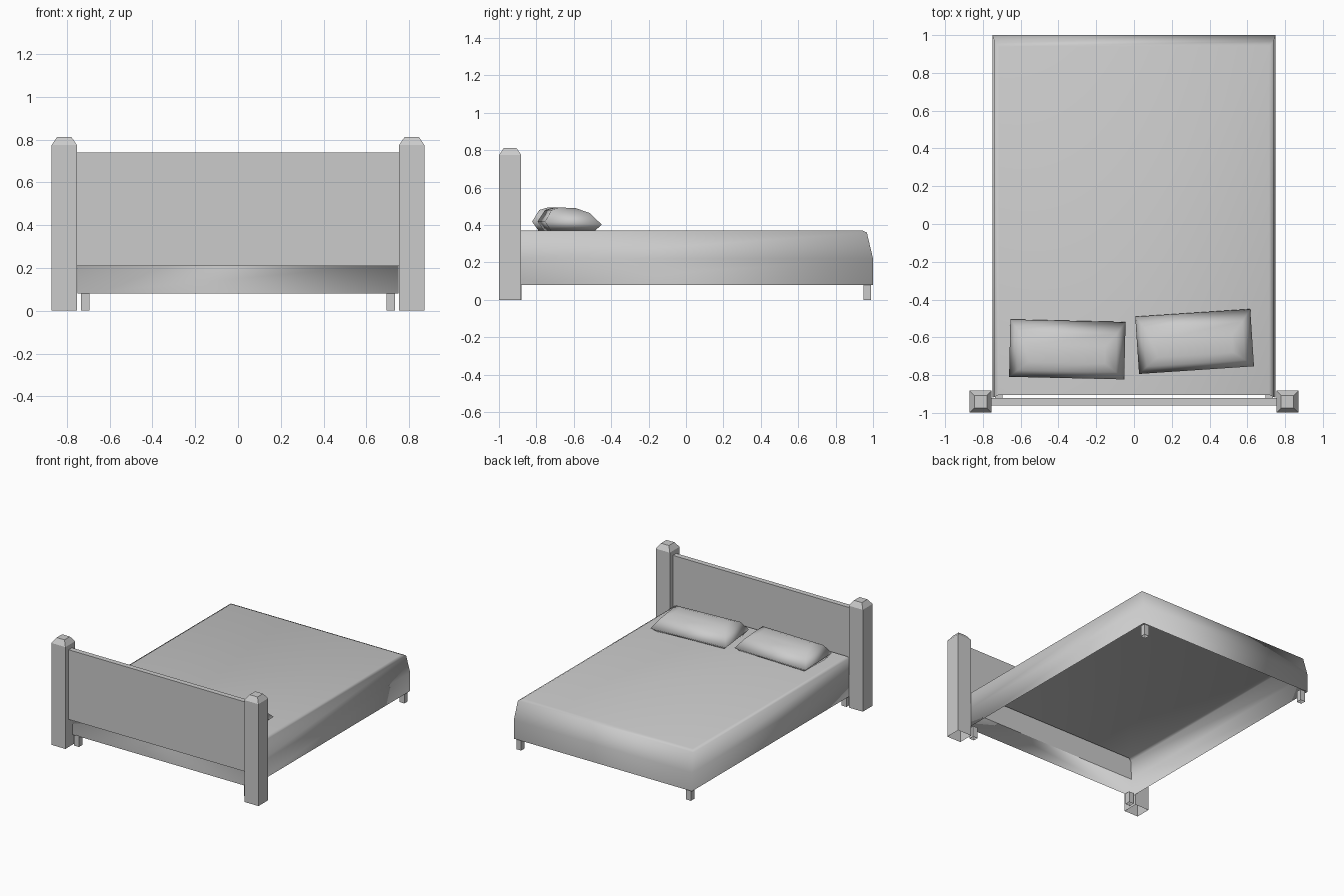
import bpy, bmesh, math
from mathutils import Matrix, Vector

if "Cube" in bpy.data.objects:
    bpy.data.objects.remove(bpy.data.objects["Cube"], do_unlink=True)

grey = bpy.data.materials.new("plain_grey")
grey.use_nodes = True
colour = (0.6, 0.6, 0.6, 1)
grey.diffuse_color = colour
grey.node_tree.nodes["Principled BSDF"].inputs["Base Color"].default_value = colour


def loft(name, rings, bottom=False, skip=(), smooth=False, matrix=Matrix()):
    """Stack of rectangles (x0, x1, y0, y1, z, tilt along y) joined into a skin.
    skip lists (level, side) walls left open; side 0 faces -y."""
    bm = bmesh.new()
    loops = []
    for x0, x1, y0, y1, z, tilt in rings:
        corners = ((x0, y0, z + tilt), (x1, y0, z + tilt), (x1, y1, z - tilt), (x0, y1, z - tilt))
        loops.append([bm.verts.new(c) for c in corners])
    for level, (low, high) in enumerate(zip(loops, loops[1:])):
        for i in range(4):
            if (level, i) not in skip:
                j = (i + 1) % 4
                bm.faces.new((low[i], low[j], high[j], high[i]))
    bm.faces.new(loops[-1])
    if bottom:
        bm.faces.new(loops[0][::-1])
    for f in bm.faces:
        f.smooth = smooth
    bm.transform(matrix)
    mesh = bpy.data.meshes.new(name)
    bm.to_mesh(mesh)
    bm.free()
    mesh.materials.append(grey)
    obj = bpy.data.objects.new(name, mesh)
    bpy.context.collection.objects.link(obj)
    return obj


# Draped mattress, open underneath and above the low wall at the head
loft("mattress", [
    (-0.75, 0.75, -0.92, 1.0, 0.08, 0),
    (-0.75, 0.75, -0.92, 1.0, 0.22, 0),
    (-0.738, 0.738, -0.915, 0.967, 0.36, 0),
    (-0.715, 0.715, -0.905, 0.94, 0.372, 0),
], skip=((1, 0), (2, 0)), smooth=True)

# Headboard panel
loft("headboard", [(-0.757, 0.757, -0.96, -0.92, z, 0) for z in (0.21, 0.74)], bottom=True)

# Posts with chamfered caps, and short feet at the four corners
for side, label in ((-1, "right"), (1, "left")):
    cx = side * 0.8125
    loft(label + "_post", [
        (cx - w, cx + w, -0.94 - w, -0.94 + w, z, 0)
        for w, z in ((0.059, 0), (0.059, 0.775), (0.033, 0.813))])
    cx = side * 0.715
    for cy, end in ((-0.9, "head"), (0.97, "foot")):
        loft(f"{label}_{end}_foot", [
            (cx - 0.02, cx + 0.02, cy - 0.02, cy + 0.02, z, 0) for z in (0, 0.085)])

# Pillows, slightly turned on the mattress
for label, cx, cy, turn in (("right", -0.353, -0.664, -1.3), ("left", 0.321, -0.622, 3.8)):
    place = Matrix.Translation(Vector((cx, cy, 0))) @ Matrix.Rotation(math.radians(turn), 4, "Z")
    loft(label + "_pillow", [
        (-0.27, 0.27, -0.12, 0.12, 0.372, 0),
        (-0.305, 0.305, -0.152, 0.152, 0.41, 0.008),
        (-0.26, 0.26, -0.115, 0.09, 0.472, 0.008),
        (-0.2, 0.2, -0.07, 0.02, 0.492, 0.002),
    ], bottom=True, smooth=True, matrix=place)
